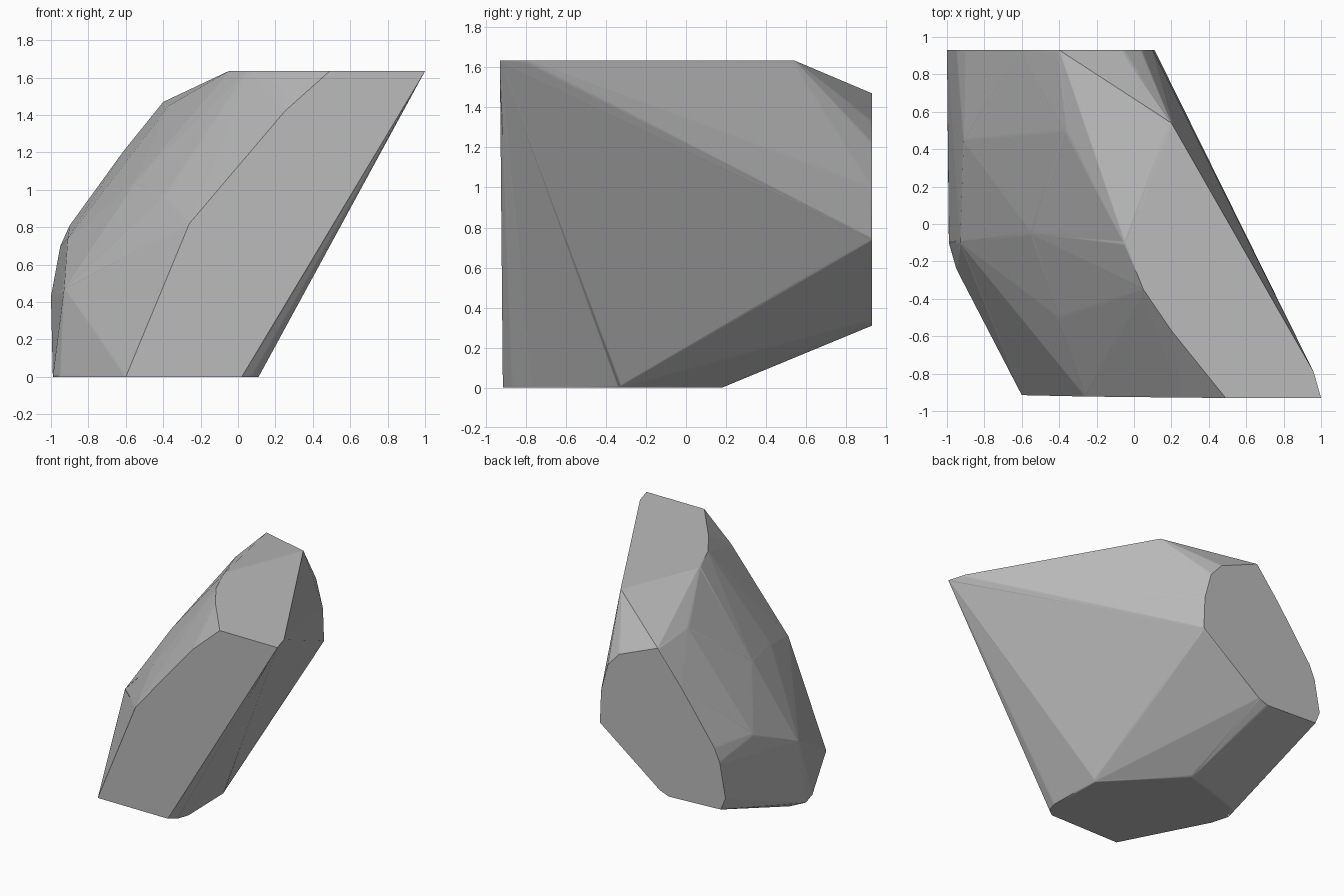
import bpy
import bmesh
import math

default = bpy.data.objects.get("Cube")
if default:
    bpy.data.objects.remove(default, do_unlink=True)

HEIGHT = 1.635
BACK = 0.93

# Outlines of the four flat cut sides
top_outline = [(.49, -.93), (1, -.93), (.96, -.79), (.2, .54),
               (-.05, -.1), (.05, -.35), (.2, -.57)]
base_outline = [(.1, -.33), (-.41, .18), (-.93, .02), (-.99, -.1),
                (-.95, -.24), (-.6, -.915), (.02, -.915), (.08, -.87),
                (.11, -.78)]
back_outline = [(-.4, 1.47), (-.06, 1.33), (.04, 1.22), (.1, 1), (.11, .74),
                (-.42, .34), (-.5, .31), (-.96, .33), (-1, .43), (-.95, .7),
                (-.9, .81), (-.61, 1.21)]
front_outline = [(-.42, .43), (-.26, .82), (0, 1.13), (.25, 1.42)]

# Weathered bumps on the sloping side
bumps = [(-.93, -.1, .47), (-.91, .45, .74), (-.4, -.5, .96),
         (-.55, -.05, 1.04), (-.37, .5, 1.45)]

points = [(x, y, HEIGHT) for x, y in top_outline]
points += [(x, y, 0) for x, y in base_outline]
points += [(x, BACK, z) for x, z in back_outline]
points += [(x, -.915 - .015 * z / HEIGHT, z) for x, z in front_outline]
points += bumps

# Stone colour
stone = bpy.data.materials.new("stone grey")
stone.use_nodes = True
grey = (.5, .5, .5, 1)
stone.diffuse_color = grey
shader = stone.node_tree.nodes["Principled BSDF"]
shader.inputs["Base Color"].default_value = grey
shader.inputs["Roughness"].default_value = .8

# Solid boulder wrapped around the outlines
bm = bmesh.new()
for p in points:
    bm.verts.new(p)
bmesh.ops.convex_hull(bm, input=bm.verts[:])
loose = [v for v in bm.verts if not v.link_faces]
bmesh.ops.delete(bm, geom=loose, context='VERTS')
bmesh.ops.dissolve_limit(bm, angle_limit=math.radians(1),
                         verts=bm.verts[:], edges=bm.edges[:])
bmesh.ops.recalc_face_normals(bm, faces=bm.faces[:])

# Narrow bands along the larger facets keep them flat and their ridges soft
facets = [f for f in bm.faces if f.calc_area() > .02]
bmesh.ops.inset_individual(bm, faces=facets, thickness=.02,
                           use_even_offset=False)

mesh = bpy.data.meshes.new("boulder")
bm.to_mesh(mesh)
bm.free()
mesh.materials.append(stone)
boulder = bpy.data.objects.new("boulder", mesh)
bpy.context.collection.objects.link(boulder)

bpy.ops.object.select_all(action='DESELECT')
boulder.select_set(True)
bpy.context.view_layer.objects.active = boulder
bpy.ops.object.shade_smooth_by_angle(angle=math.radians(40))
normals = boulder.modifiers.new("flat faces with soft ridges", 'WEIGHTED_NORMAL')
normals.keep_sharp = True
